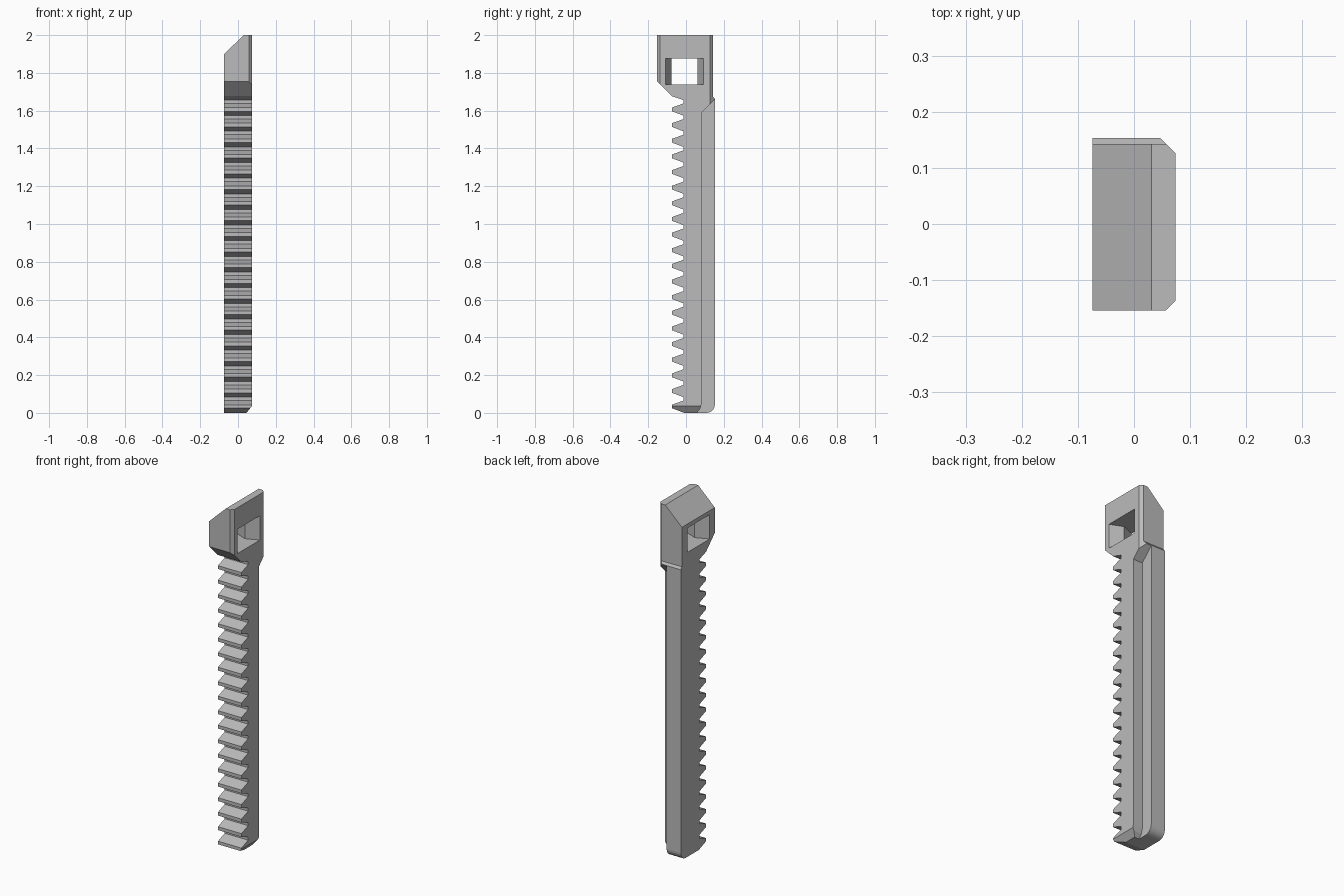
import bpy
import bmesh
import math
from mathutils import Vector

cube = bpy.data.objects.get("Cube")
if cube:
    bpy.data.objects.remove(cube, do_unlink=True)

grey = bpy.data.materials.new("plain grey")
grey.use_nodes = True
grey.diffuse_color = (0.5, 0.5, 0.5, 1)
grey.node_tree.nodes["Principled BSDF"].inputs["Base Color"].default_value = (0.5, 0.5, 0.5, 1)

HALF = 0.074   # half thickness along x


def loft(bm, rings):
    """Join matching rings of points into a closed solid."""
    loops = [[bm.verts.new(p) for p in ring] for ring in rings]
    n = len(loops[0])
    for a, b in zip(loops, loops[1:]):
        for i in range(n):
            j = (i + 1) % n
            bm.faces.new((a[i], a[j], b[j], b[i]))
    bm.faces.new(loops[0][::-1])
    bm.faces.new(loops[-1])
    bmesh.ops.recalc_face_normals(bm, faces=bm.faces)


def extrude_x(bm, profile, x0, x1):
    loft(bm, [[(x, y, z) for y, z in profile] for x in (x0, x1)])


def slice_off(bm, point, normal):
    """Remove everything beyond a plane and cap the cut."""
    geom = bm.verts[:] + bm.edges[:] + bm.faces[:]
    cut = bmesh.ops.bisect_plane(bm, geom=geom, dist=1e-5, plane_co=point,
                                 plane_no=Vector(normal).normalized(), clear_outer=True)
    edges = [e for e in cut["geom_cut"] if isinstance(e, bmesh.types.BMEdge)]
    bmesh.ops.holes_fill(bm, edges=edges, sides=0)
    bmesh.ops.recalc_face_normals(bm, faces=bm.faces)


def make_object(name, bm):
    mesh = bpy.data.meshes.new(name)
    bm.to_mesh(mesh)
    bm.free()
    mesh.materials.append(grey)
    obj = bpy.data.objects.new(name, mesh)
    bpy.context.scene.collection.objects.link(obj)
    return obj


# Side profile: head, then the row of teeth going down
TIP, VALLEY, PITCH = -0.075, -0.014, 0.0828
profile = [(0.143, 2.0), (-0.154, 2.0), (-0.154, 1.755), (TIP, 1.677)]
for k in range(19, -1, -1):
    z = 0.095 + PITCH * k
    if k < 19:
        profile.append((TIP, z + 0.0115))
    profile += [(VALLEY, z - 0.0115), (VALLEY, z - 0.030), (TIP, z - 0.052)]
profile += [(TIP, 0.025), (-0.01, 0)]

# Rounded heel at the bottom, straight back, ledge under the head
R = 0.045
for i in range(7):
    a = math.radians(15 * i)
    profile.append((0.153 - R + R * math.sin(a), R - R * math.cos(a)))
profile += [(0.153, 1.662), (0.143, 1.675)]

bm = bmesh.new()
extrude_x(bm, profile, -HALF, HALF)
slice_off(bm, (-HALF, 0, 1.9), (-0.1, 0, 0.105))      # sloping top
slice_off(bm, (0.057, -0.154, 0), (1, -1, 0))         # front corner of head
slice_off(bm, (0.057, 0.143, 0), (1, 1, 0))           # back corner of head
slice_off(bm, (0.045, 0, 0), (0.036, 0, -0.029))      # bottom corner
body = make_object("toothed_bar", bm)

# Long rebate along the back edge of the bar
bm = bmesh.new()
extrude_x(bm, [(0.083, 1.59), (0.183, 1.69), (0.3, 1.69), (0.3, -0.1), (0.05, -0.1),
               (0.058, 0), (0.075, 0.022), (0.083, 0.05)], 0.015, 0.2)
rebate = make_object("rebate_cutter", bm)

# Window through the head, narrowest at mid thickness
bm = bmesh.new()
rings = []
for x, w in ((-0.1, 0.111), (0, 0.069), (0.1, 0.111)):
    rings.append([(x, -0.008 - w, 1.738), (x, -0.008 + w, 1.738),
                  (x, -0.008 + w, 1.877), (x, -0.008 - w, 1.877)])
loft(bm, rings)
window = make_object("window_cutter", bm)

# Cut both openings
bpy.context.view_layer.objects.active = body
for cutter in (rebate, window):
    cutter.hide_render = True
    mod = body.modifiers.new(cutter.name, "BOOLEAN")
    mod.operation = "DIFFERENCE"
    mod.solver = "EXACT"
    mod.object = cutter
    bpy.ops.object.modifier_apply(modifier=mod.name)
    bpy.data.objects.remove(cutter, do_unlink=True)
